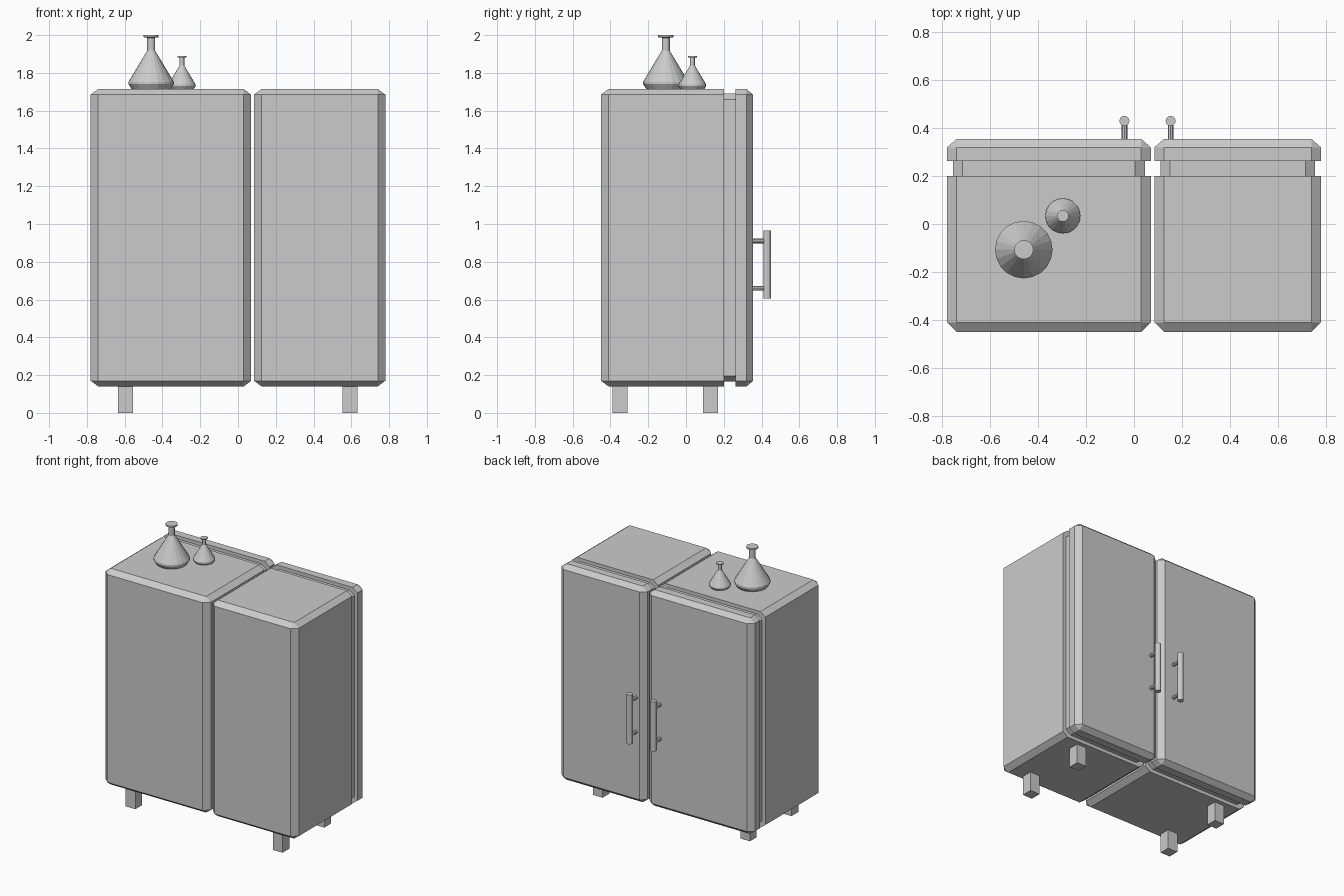
import bpy, bmesh, math
from mathutils import Matrix, Vector

if "Cube" in bpy.data.objects:
    bpy.data.objects.remove(bpy.data.objects["Cube"])


def finish(bm, name):
    bmesh.ops.remove_doubles(bm, verts=bm.verts, dist=1e-4)
    bmesh.ops.recalc_face_normals(bm, faces=bm.faces)
    me = bpy.data.meshes.new(name)
    bm.to_mesh(me)
    bm.free()
    ob = bpy.data.objects.new(name, me)
    bpy.context.collection.objects.link(ob)
    return ob


def loft(name, rings):
    """Skin closed rings of equal point count, capped at both ends."""
    bm = bmesh.new()
    loops = [[bm.verts.new(p) for p in r] for r in rings]
    n = len(loops[0])
    for a, b in zip(loops, loops[1:]):
        for i in range(n):
            j = (i + 1) % n
            bm.faces.new((a[i], a[j], b[j], b[i]))
    bm.faces.new(loops[0])
    bm.faces.new(loops[-1])
    return finish(bm, name)


CX, CZ = 0.04, 0.03          # chamfer size across and up
Z0, Z1 = 0.14, 1.715


def section(x0, x1, y, inset=0.0, rect=False):
    """Chamfered rectangle at depth y; rect gives the smaller flat panel."""
    ix, iz = (CX, CZ) if rect else (inset, inset)
    cx, cz = (1e-6, 1e-6) if rect else (CX, CZ)
    x0, x1, z0, z1 = x0 + ix, x1 - ix, Z0 + iz, Z1 - iz
    pts = [(x0 + cx, z0), (x1 - cx, z0), (x1, z0 + cz), (x1, z1 - cz),
           (x1 - cx, z1), (x0 + cx, z1), (x0, z1 - cz), (x0, z0 + cz)]
    return [(x, y, z) for x, z in pts]


def cabinet(side, x0, x1):
    # body, recessed seal and door form one continuous shell
    loft(side + "_cabinet", [
        section(x0, x1, -0.45, rect=True),
        section(x0, x1, -0.41),
        section(x0, x1, 0.20),
        section(x0, x1, 0.20, 0.025),
        section(x0, x1, 0.262, 0.025),
        section(x0, x1, 0.262),
        section(x0, x1, 0.32),
        section(x0, x1, 0.355, rect=True)])


def rod(name, a, b, r, sides):
    a, b = Vector(a), Vector(b)
    bm = bmesh.new()
    rot = (b - a).to_track_quat('Z', 'Y').to_matrix().to_4x4()
    bmesh.ops.create_cone(bm, cap_ends=True, segments=sides, radius1=r, radius2=r,
                          depth=(b - a).length,
                          matrix=Matrix.Translation((a + b) / 2) @ rot)
    return finish(bm, name)


def flask(name, x, y, scale):
    profile = [(0.103, 0), (0.12, 0.025), (0.12, 0.038), (0.021, 0.203),
               (0.021, 0.271), (0.04, 0.274), (0.04, 0.285)]
    n = 20
    loft(name, [[(x + r * scale * math.cos(math.tau * i / n),
                  y + r * scale * math.sin(math.tau * i / n),
                  Z1 + h * scale) for i in range(n)] for r, h in profile])


# Two cabinets
cabinet("left", -0.78, 0.07)
cabinet("right", 0.085, 0.78)

# Square legs
for sx, side in ((-0.595, "left"), (0.593, "right")):
    for sy, end in ((-0.35, "front"), (0.13, "back")):
        bm = bmesh.new()
        bmesh.ops.create_cube(bm, size=1, matrix=Matrix.Translation((sx, sy, 0.071))
                              @ Matrix.Diagonal((0.078, 0.078, 0.142, 1)))
        finish(bm, f"{end}_{side}_leg")

# Door handles: upright bar on two standoffs
for hx, side in ((-0.04, "left"), (0.153, "right")):
    rod(side + "_handle_bar", (hx, 0.43, 0.605), (hx, 0.43, 0.965), 0.021, 12)
    for hz, pos in ((0.66, "lower"), (0.91, "upper")):
        rod(f"{side}_handle_{pos}_standoff", (hx, 0.35, hz), (hx, 0.43, hz), 0.012, 8)

# Flasks standing on the left cabinet
flask("large_flask", -0.46, -0.107, 1.0)
flask("small_flask", -0.297, 0.034, 0.61)
